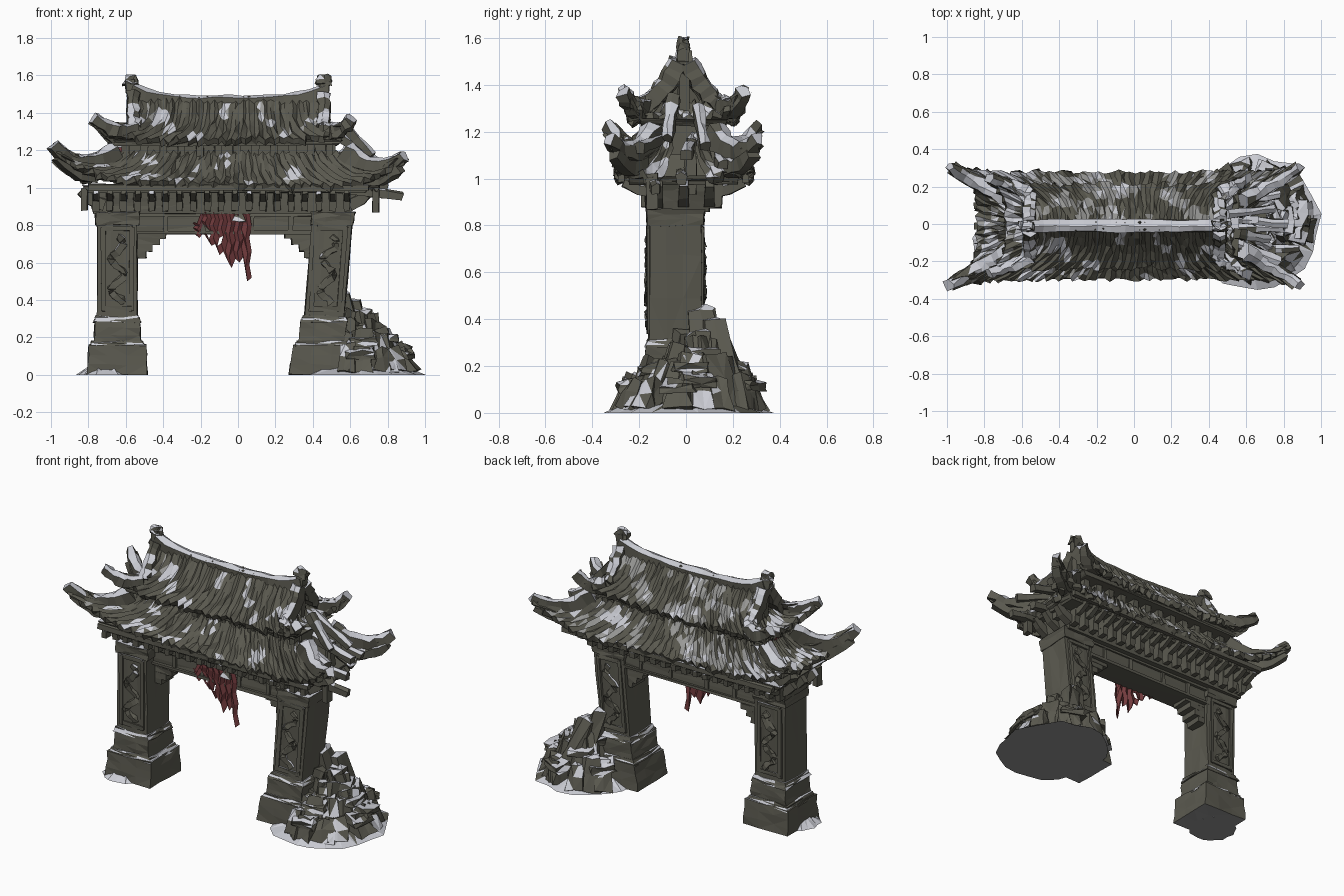
import bpy, bmesh, math, random
from mathutils import Vector, Matrix, noise

random.seed(4)
cube = bpy.data.objects.get("Cube")
if cube:
    bpy.data.objects.remove(cube)


def material(name, color):
    mat = bpy.data.materials.new(name)
    mat.use_nodes = True
    mat.diffuse_color = (*color, 1)
    mat.node_tree.nodes["Principled BSDF"].inputs["Base Color"].default_value = (*color, 1)
    return mat


SNOW, WORN, GROUND, STONE = range(4)
PALETTE = [material("snow", (.6, .61, .66)), material("worn_tile", (.32, .32, .31)),
           material("underside_grey", (.29, .29, .29)), material("dark_stone", (.105, .102, .08))]
CLOTH = material("red_cloth", (.18, .047, .05))
ROOF_Y = -.01


def finish(bm, name, snow=-.2, worn=0.0, ends=0.0):
    """Paint snow in patches on upward faces (more towards the ends), the underside grey, the rest stone."""
    bm.normal_update()
    for f in bm.faces:
        c = f.calc_center_median()
        f.material_index = STONE
        patch = noise.noise(c * 7) + .5 * noise.noise(c * 21) + snow + ends * max(0, abs(c.x + .05) - .35)
        if f.normal.z > .4:
            if patch > 0:
                f.material_index = SNOW
            elif patch > -worn:
                f.material_index = WORN
        elif f.normal.z < -.9 and c.z < .02:
            f.material_index = GROUND
    mesh = bpy.data.meshes.new(name)
    bm.to_mesh(mesh)
    bm.free()
    for mat in PALETTE:
        mesh.materials.append(mat)
    obj = bpy.data.objects.new(name, mesh)
    bpy.context.collection.objects.link(obj)
    return obj


def jitter(bm, amount):
    for v in bm.verts:
        v.co += Vector([random.uniform(-amount, amount) for _ in range(3)])


def block(name, lo, hi, taper=1, lean=0, rough=.004, cuts=0, tilt=None, snow=-.2):
    """Chipped box between two corners; taper narrows the top, lean shears it in x."""
    lo, hi = Vector(lo), Vector(hi)
    mid, size = (lo + hi) / 2, hi - lo
    bm = bmesh.new()
    bmesh.ops.create_cube(bm, size=1)
    if cuts:
        bmesh.ops.subdivide_edges(bm, edges=bm.edges[:], cuts=cuts, use_grid_fill=True)
    for v in bm.verts:
        k = 1 + (taper - 1) * (v.co.z + .5)
        v.co = Vector((v.co.x * size.x * k, v.co.y * size.y * k, v.co.z * size.z))
    jitter(bm, rough)
    if tilt:
        bm.transform(tilt)
    for v in bm.verts:
        v.co += mid
        v.co.x += lean * v.co.z
        v.co.z = max(v.co.z, 0)
    if rough > .003:
        bmesh.ops.triangulate(bm, faces=bm.faces[:])
    return finish(bm, name, snow)


def sweep(name, pts, w, h, end=1.0, snow=-.1, rough=.003):
    """Ridged bar along a path, scaled towards its end."""
    pts = [Vector(p) for p in pts]
    bm, rings = bmesh.new(), []
    for i, p in enumerate(pts):
        d = (pts[min(i + 1, len(pts) - 1)] - pts[max(i - 1, 0)]).normalized()
        side = d.cross(Vector((0, 0, 1)))
        side = side.normalized() if side.length > .05 else Vector((1, 0, 0))
        up = side.cross(d)
        k = 1 + (end - 1) * i / (len(pts) - 1)
        rings.append([bm.verts.new(p + side * a * w * k / 2 + up * b * h * k / 2)
                      for a, b in ((-1, -1), (1, -1), (1, .7), (0, 1.1), (-1, .7))])
    for a, b in zip(rings, rings[1:]):
        for j in range(5):
            bm.faces.new((a[j], a[(j + 1) % 5], b[(j + 1) % 5], b[j]))
    bm.faces.new(rings[0])
    bm.faces.new(rings[-1])
    jitter(bm, rough)
    bmesh.ops.recalc_face_normals(bm, faces=bm.faces[:])
    return finish(bm, name, snow)


def bend(a, b, c, n=8):
    a, b, c = Vector(a), Vector(b), Vector(c)
    return [a * (1 - t) ** 2 + b * 2 * t * (1 - t) + c * t * t for t in (i / n for i in range(n + 1))]


def slope(name, top, eave, sag, power, cols, flare=1, span=(0, 1), snow=-.3, rows=5, worn=.1):
    """Concave tiled roof face with ribs, ragged eave and upswept corners."""
    (t0, t1), (e0, e1) = [[Vector(p) for p in pair] for pair in (top, eave)]
    sag, bm, grid = Vector(sag), bmesh.new(), []
    along = 0 if abs(t1.x - t0.x) > abs(t1.y - t0.y) else 1
    for i in range(cols + 1):
        s = span[0] + (span[1] - span[0]) * i / cols
        middle = 1 - abs(2 * s - 1) ** power
        reach = 1 + random.uniform(-.08, .05) * middle
        col = []
        for j in range(rows + 1):
            v = j / rows * reach
            a, b = t0.lerp(t1, s), e0.lerp(e1, s)
            p = a.lerp(b, v) + sag * middle * v
            p[along] = a[along] + (b[along] - a[along]) * v ** flare
            p.z += (i % 2) * .018 - (.03 + .04 * (1 - middle)) * math.sin(math.pi * min(v, 1))
            col.append(bm.verts.new(p))
        grid.append(col)
    for a, b in zip(grid, grid[1:]):
        for j in range(rows):
            bm.faces.new((a[j], a[j + 1], b[j + 1], b[j]))
    jitter(bm, .007)
    bmesh.ops.triangulate(bm, faces=bm.faces[:])
    bm.normal_update()
    if sum(f.normal.z for f in bm.faces) < 0:
        bmesh.ops.reverse_faces(bm, faces=bm.faces[:])
    obj = finish(bm, name, snow, worn, .9)
    solid = obj.modifiers.new("thickness", 'SOLIDIFY')
    solid.thickness, solid.offset = .035, -1
    solid.material_offset = solid.material_offset_rim = STONE


# Pillars with plinths, framed panels and winding relief
for label, cx, lean in (("right", -.645, 0), ("left", .435, .085)):
    cy = -.045
    for part, z0, z1, w, d, taper, snow in (
            ("base", 0, .16, .162, .155, .94, 0), ("base_cap", .15, .18, .15, .145, .9, .3),
            ("plinth", .17, .29, .125, .128, .97, 0), ("plinth_cap", .28, .315, .128, .13, .88, .3),
            ("shaft", .3, .86, .107, .112, 1, 0), ("capital", .8, .87, .114, .12, 1.04, .2)):
        block(f"{label}_pillar_{part}", (cx - w, cy - d, z0), (cx + w, cy + d, z1), taper, lean, .005, 2, None, snow)
    for side in (-1, 1):
        y = cy + side * .112
        for x in (-.075, .075):
            block(f"{label}_panel_stile", (cx + x - .012, y - .01, .34), (cx + x + .012, y + .01, .79), 1, lean)
        for z in (.34, .77):
            block(f"{label}_panel_rail", (cx - .08, y - .01, z), (cx + .08, y + .01, z + .025), 1, lean)
        wave = [(cx + lean * z + .035 * math.sin(z * 38), y, z) for z in (.38 + .02 * i for i in range(19))]
        sweep(f"{label}_panel_relief", wave, .03, .035, rough=.008)

# Lintel, its trims and stepped corbels
block("lintel", (-.56, -.09, .755), (.43, .05, .87), cuts=2)
for z in (.75, .845):
    block("lintel_trim", (-.56, -.105, z), (.43, .065, z + .02), snow=-.4)
for x in (-.4, -.2, .06, .27):
    block("lintel_divider", (x, -.1, .76), (x + .025, .06, .85))
for wall, out in ((-.545, 1), (.41, -1)):
    for i, reach in enumerate((.055, .085, .125, .16)):
        xs = sorted((wall - out * .02, wall + out * reach))
        block("corbel", (xs[0], -.08, .625 + i * .035), (xs[1], .04, .665 + i * .035))

# Entablature, brackets and storey between the roofs
block("entablature", (-.77, -.13, .86), (.6, .1, .99), 1.06, cuts=2)
block("lower_soffit", (-.8, -.24, .975), (.68, .22, 1.01), 1.04, cuts=2)
block("roof_core", (-.68, -.16, 1), (.58, .14, 1.13), .8)
block("upper_storey", (-.62, -.1, 1.1), (.52, .08, 1.26))
block("upper_soffit", (-.66, -.19, 1.225), (.53, .17, 1.255), 1.05, cuts=2)
block("gable_core", (-.53, -.15, 1.25), (.43, .13, 1.42), .12)
for side in (-1, 1):
    for i in range(19):
        x, y = -.76 + i * .0745, ROOF_Y + side * .13
        block("eave_bracket", (x - .017, y - .03, .875), (x + .017, y + .03, .985), 1.3)
        sweep("rafter_end", [(x, y, .945), (x, y + side * .06, .955), (x, y + side * .125, .985)], .034, .05, .8)
    for i in range(12):
        x, y = -.6 + i * .099, ROOF_Y + side * .11
        block("storey_bracket", (x - .02, y - .03, 1.165), (x + .02, y + .03, 1.235))
    sweep("eave_board", [(x, ROOF_Y + side * .265, 1.0) for x in (-.8, -.4, 0, .35, .7)], .03, .035)
for x in (-.79, .66):
    for y in (-.12, -.01, .1):
        sweep("end_bracket", [(x * .9, y, .91), (x, y, .94), (x * 1.06, y, .985)], .045, .07, .8)
block("end_post", (-.84, -.19, .88), (-.805, -.14, 1.0))
block("broken_end_post", (.72, -.17, .87), (.755, -.12, 1.02))

# Roofs: (name, top half depth, top z, end xs, tip half depth, tip zs, tip xs, drop, flare, tiles)
for name, td, tz, tx, ed, ez, ex, drop, flare, tiles in (
        ("lower", .13, 1.18, (-.65, .58), .315, (1.21, 1.155), (-.975, .875), .165, 1.2, 68),
        ("upper", .02, 1.47, (-.56, .46), .255, (1.36, 1.36), (-.765, .6), .105, 2.6, 54)):
    for side in (-1, 1):
        ty, ey = ROOF_Y + side * td, ROOF_Y + side * ed
        slope(f"{name}_roof_slope", [(x, ty, tz) for x in tx], [(x, ey, z) for x, z in zip(ex, ez)],
              (0, -side * .025, -drop), 6, tiles, flare, snow=-.42 + .02 * side, worn=.2 + .16 * side)
        for x0, x1, z1 in zip(tx, ex, ez):
            out = 1 if x1 > 0 else -1
            if name == "lower":
                path = bend((x0, ty, tz + .02), ((x0 + x1) / 2 + out * .02, (ty + ey) / 2, tz - .13), (x1 + out * .012, ey, z1 + .015))
                sweep("lower_hip_ridge", path, .085, .1, .55, .4, .01)
                low = [p + Vector((-out * .02, -side * .02, -.065)) for p in path[3:]]
                sweep("lower_corner_beam", low, .07, .08, .65, -.2, .008)
            else:
                foot = (x0 - out * .01, ROOF_Y + side * .165, 1.31)
                sweep("gable_ridge", bend((x0, ty, tz + .03), (x0, ROOF_Y + side * .09, 1.36), foot), .065, .075, 1, .4, .008)
                sweep("upper_hip_ridge", bend(foot, (x0 + out * .09, ROOF_Y + side * .22, 1.275),
                                              (x1 + out * .01, ey, z1 + .01)), .075, .09, .6, .4, .009)

# Tiled ends; the ruined lower end is open in the middle
for x0, x1, z1, out, spans in ((-.65, -.975, 1.21, -1, [(0, 1)]), (.58, .875, 1.155, 1, [(0, .34), (.66, 1)])):
    for span in spans:
        slope("lower_roof_end", [(x0, -.14, 1.18), (x0, .12, 1.18)], [(x1, -.325, z1), (x1, .305, z1)],
              (-out * .13, 0, -.16), 4, int(26 * (span[1] - span[0])), 1.2, span, -.35)
for x0, x1, out in ((-.55, -.765, -1), (.45, .6, 1)):
    slope("upper_roof_end", [(x0, -.15, 1.32), (x0, .13, 1.32)], [(x1, -.265, 1.36), (x1, .245, 1.36)],
          (-out * .08, 0, -.1), 3, 20, 1, snow=-.25, rows=3)
    sweep("gable_post", [(x0 - out * .01, ROOF_Y, 1.24), (x0, ROOF_Y, 1.45)], .05, .05)
sweep("red_scrap", [(-.6, ROOF_Y, 1.2), (-.645, ROOF_Y, 1.2)], .08, .05).data.materials[STONE] = CLOTH

# Main ridge with rising ends and finials
sweep("main_ridge", [(-.57 + 1.04 * t, ROOF_Y, 1.455 + .065 * abs(2 * t - 1) ** 4) for t in (i / 14 for i in range(15))],
      .065, .075, 1, .6, .005)
for x, out in ((-.57, -1), (.46, 1)):
    sweep("ridge_finial", [(x - out * .04, ROOF_Y, 1.47), (x, ROOF_Y, 1.52), (x + out * .005, ROOF_Y, 1.575)], .055, .07, .8, .3, .006)
    block("finial_head", (x - .042, ROOF_Y - .025, 1.55), (x + .042, ROOF_Y + .025, 1.6), .7, 0, .01, 1, snow=.3)

# Broken timbers at the ruined end
for p0, p1 in (((.55, -.05, 1.35), (.72, -.08, 1.17)), ((.5, .05, 1.3), (.74, .08, 1.14)),
               ((.5, -.14, 1.0), (.88, -.13, .955)), ((.5, .03, 1.17), (.82, .0, 1.1)),
               ((.5, .12, 1.12), (.78, .16, 1.06)), ((.55, -.1, 1.18), (.78, -.2, 1.13)),
               ((.64, .02, .93), (.64, .02, 1.17)), ((.5, -.02, 1.02), (.8, -.02, 1.0))):
    a, b = Vector(p0), Vector(p1)
    sweep("broken_timber", [a.lerp(b, i / 4) for i in range(5)], .05, .05, .85, .3, .006)

# Torn cloth: strips of different length with holes, hanging over the lintel
bm = bmesh.new()
hem = (.75, .73, .76, .73, .69, .7, .64, .66, .61, .57, .62, .6, .64, .5, .52)
cols = []
for i, low in enumerate(hem):
    x = -.24 + i * .0215
    high = .87 if i > 1 else .81
    cols.append([bm.verts.new((x + .012 * (j % 2), -.118 - .014 * (i % 2) + .006 * j, high + (low - high) * j / 5)) for j in range(6)])
for a, b in zip(cols, cols[1:]):
    for j in range(5):
        if j != 3 or random.random() > .2:
            bm.faces.new((a[j], a[j + 1], b[j + 1], b[j]))
cloth = finish(bm, "torn_cloth")
cloth.data.materials.clear()
cloth.data.materials.append(CLOTH)
cloth.modifiers.new("thickness", 'SOLIDIFY').thickness = .006
block("snow_on_cloth", (-.03, -.14, .82), (.04, -.1, .87), .3, 0, .006, 1, snow=1)


# Rubble: a snowy apron, a broken crag, leaning stacked slabs and flat ledges
def mound(name, center, rx, ry, height, snow):
    bm = bmesh.new()
    bmesh.ops.create_cone(bm, cap_ends=True, segments=22, radius1=1, radius2=.5, depth=1)
    for v in bm.verts:
        r = random.uniform(.92, 1.02)
        lift = (v.co.z + .5) * height * random.uniform(.6, 1.2)
        v.co = Vector((center[0] + v.co.x * rx * r, center[1] + v.co.y * ry * r, lift))
    bmesh.ops.triangulate(bm, faces=[f for f in bm.faces if f.normal.z > -.9])
    finish(bm, name, snow)


def fall(x, y):
    return max(0, 1 - math.hypot((x - .6) / .42, (y - .07) / (.32 if y > .07 else .46)))


mound("rubble_apron", (.66, 0), .345, .378, .065, .7)
mound("snow_drift", (-.72, -.1), .145, .155, .065, .8)
for x, y, w, h in ((.6, .1, .075, .45), (.655, .15, .07, .4), (.7, .07, .06, .34), (.78, .06, .06, .25)):
    lean_in = Matrix.Rotation(-.2, 4, 'Y') @ Matrix.Rotation(.15, 4, 'X')
    block("rubble_crag", (x - w, y - w * 1.2, 0), (x + w, y + w * 1.2, h), .6, 0, .02, 1, lean_in, .35)
for ring, count in ((.28, 8), (.5, 12), (.74, 16)):
    for i in range(count):
        a = math.tau * (i + random.random() * .6) / count
        x, y = .64 + ring * .33 * math.cos(a), .02 + ring * .36 * math.sin(a)
        if x < .5 and abs(y + .04) < .18:
            continue
        h = .03 + .42 * fall(x, y) * random.uniform(.8, 1.05)
        w = random.uniform(.035, .06)
        tilt = Matrix.Rotation(a, 4, 'Z') @ Matrix.Rotation(-random.uniform(.15, .4), 4, 'Y')
        block("rubble_slab", (x - w, y - w * 1.2, 0), (x + w, y + w * 1.2, h), .7, 0, .013, 1, tilt, .2)
        if i % 3 == 0:
            ledge = Matrix.Rotation(a, 4, 'Z') @ Matrix.Rotation(random.uniform(.1, .35), 4, 'Y')
            block("rubble_ledge", (x - .05, y - .08, h * .7), (x + .05, y + .08, h * .7 + .04), .85, 0, .01, 1, ledge, .35)
